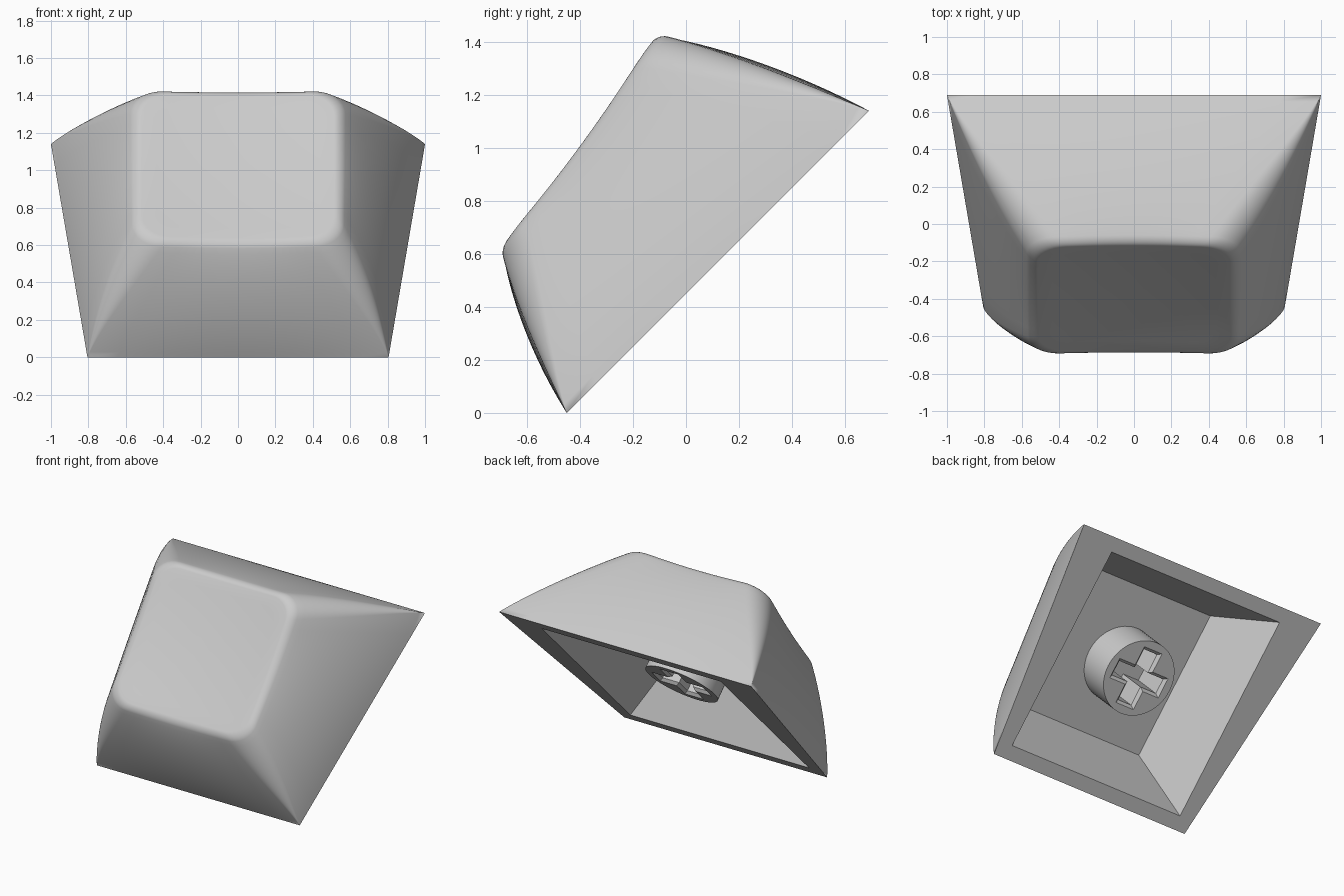
import bpy, bmesh, math
from mathutils import Matrix, Vector

if "Cube" in bpy.data.objects:
    bpy.data.objects.remove(bpy.data.objects["Cube"])

# Local frame: x across, v up the 45 degree base plane, n out of the cap
R = math.sqrt(0.5)
TILT = Matrix(((1, 0, 0, 0), (0, R, -R, -0.45), (0, R, R, 0), (0, 0, 0, 1)))
LEN, MID = 1.612, 0.806

grey = bpy.data.materials.new("light_grey")
grey.diffuse_color = (0.6, 0.6, 0.6, 1)
grey.use_nodes = True
grey.node_tree.nodes["Principled BSDF"].inputs["Base Color"].default_value = grey.diffuse_color


def make_object(name, bm):
    bmesh.ops.recalc_face_normals(bm, faces=bm.faces)
    bm.transform(TILT)
    mesh = bpy.data.meshes.new(name)
    bm.to_mesh(mesh)
    bm.free()
    mesh.materials.append(grey)
    ob = bpy.data.objects.new(name, mesh)
    bpy.context.collection.objects.link(ob)
    return ob


def loft(bm, rings):
    """Skin a stack of closed rings and cap both ends."""
    loops = [[bm.verts.new(p) for p in ring] for ring in rings]
    for lo, hi in zip(loops, loops[1:]):
        for i in range(len(lo)):
            j = (i + 1) % len(lo)
            bm.faces.new((lo[i], lo[j], hi[j], hi[i]))
    bm.faces.new(loops[0])
    bm.faces.new(loops[-1])


def smooth(ob):
    bpy.ops.object.select_all(action='DESELECT')
    ob.select_set(True)
    bpy.context.view_layer.objects.active = ob
    bpy.ops.object.shade_smooth_by_angle(angle=math.radians(32))


def rounded_square(r, corner=8, side=10):
    """Unit square outline with corner radius r and a fixed point count."""
    pts = []
    for k in range(4):
        turn = Matrix.Rotation(k * math.pi / 2, 2)
        for i in range(corner + 1):
            w = i / corner * math.pi / 2
            pts.append(turn @ Vector((1 - r + r * math.cos(w), 1 - r + r * math.sin(w))))
        for i in range(1, side):
            pts.append(turn @ Vector(((1 - r) * (1 - 2 * i / side), 1)))
    return pts


def lerp(a, b, t):
    return a + (b - a) * t


def outer(a, b, t):
    """Point on the tapered body: walls bulge midway, top is dished."""
    h = (b + 1) / 2
    bulge = 4 * t * (1 - t)
    x = a * lerp(lerp(0.805, 1.0, h), 0.547, t) + 0.038 * bulge * a * (1 - 0.2 * b * b)
    v = lerp(h * LEN, lerp(0.264, 1.252, h), t) + 0.031 * bulge * b * (1 - 0.6 * a * a)
    n = t * lerp(0.626, 0.78, h) - 0.045 * t ** 6 * (1 - (a * a + b * b) / 2)
    return (x, v, n)


# Cap shell: cavity floor, cavity mouth, base edge, walls, rounded rim, dished top
square = rounded_square(0)
rings = [[(0.46 * a, MID + 0.01 + 0.51 * b, 0.377) for a, b in square],
         [(0.709 * a, MID + 0.709 * b, 0) for a, b in square]]
steps = [(1, 0.95 * i / 20) for i in range(21)]
steps += [(1 - 0.06 * (1 - math.cos(w)), 0.95 + 0.05 * math.sin(w))
          for w in (math.pi / 2 * i / 6 for i in range(1, 7))]
steps += [(s, 1) for s in (0.8, 0.6, 0.4, 0.2, 0.05)]
for s, t in steps:
    rings.append([outer(a * s, b * s, t) for a, b in rounded_square(0.3 * t ** 1.25)])

bm = bmesh.new()
loft(bm, rings)
bmesh.ops.remove_doubles(bm, verts=bm.verts, dist=1e-4)
smooth(make_object("cap_shell", bm))

# Stem post under the cap
bm = bmesh.new()
bmesh.ops.create_cone(bm, cap_ends=True, segments=64, radius1=0.258, radius2=0.258,
                      depth=0.277, matrix=Matrix.Translation((0, MID + 0.003, 0.2405)))
stem = make_object("stem_post", bm)

# Cross-shaped socket with a chamfered mouth, cut into the stem
for name, sx, sv in (("socket_cutter_across", 0.185, 0.052), ("socket_cutter_along", 0.055, 0.185)):
    bm = bmesh.new()
    loft(bm, [[(a * (sx + g), MID + 0.003 + b * (sv + g), n)
               for a, b in ((-1, -1), (1, -1), (1, 1), (-1, 1))]
              for n, g in ((0.08, 0.04), (0.122, 0), (0.37, 0))])
    cutter = make_object(name, bm)
    cutter.hide_render = True
    cutter.hide_set(True)
    mod = stem.modifiers.new(name, 'BOOLEAN')
    mod.operation, mod.solver, mod.object = 'DIFFERENCE', 'EXACT', cutter
smooth(stem)
